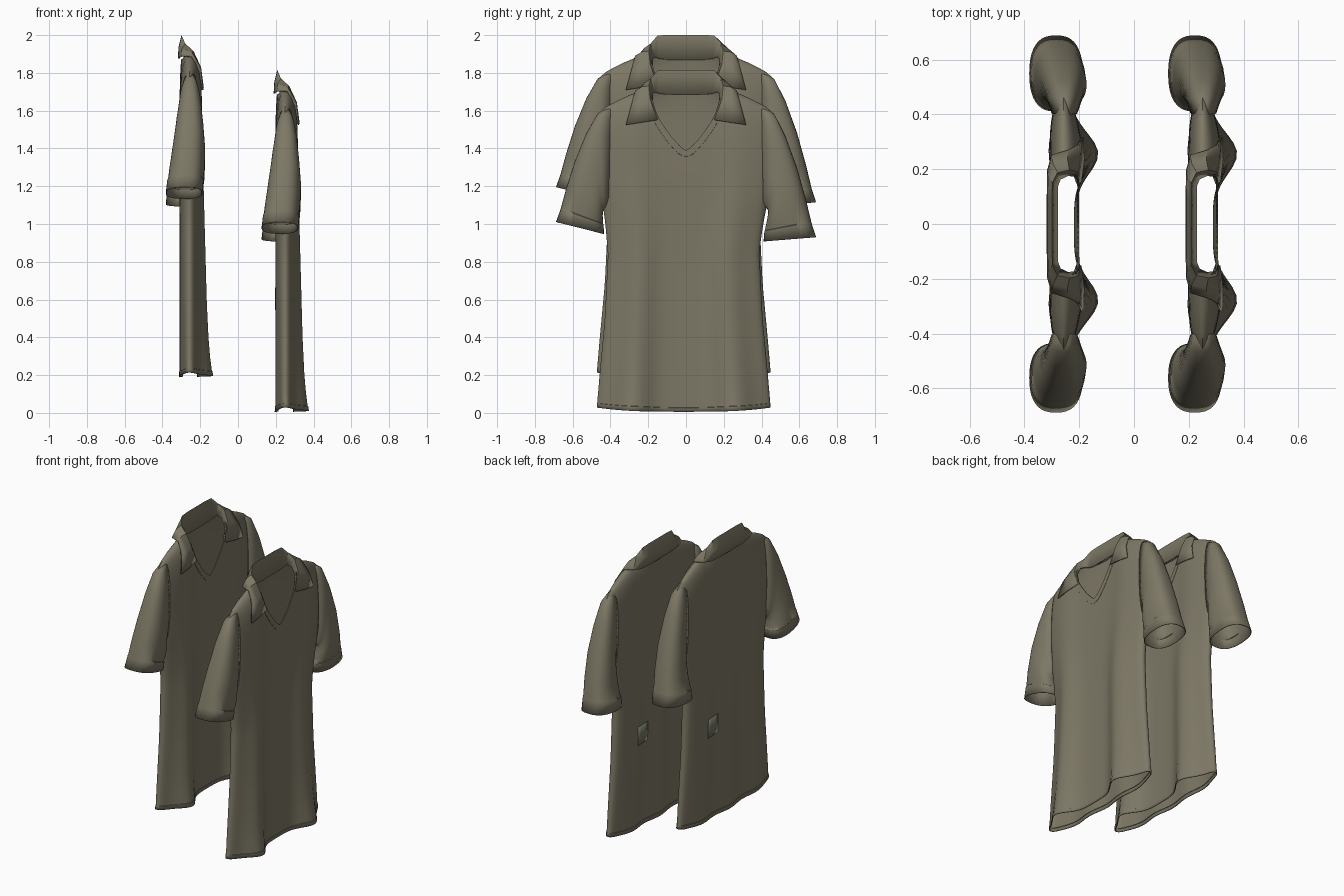
import bpy, bmesh, math

if "Cube" in bpy.data.objects:
    bpy.data.objects.remove(bpy.data.objects["Cube"])

def material(name, col):
    m = bpy.data.materials.new(name)
    m.diffuse_color = (*col, 1)
    m.use_nodes = True
    m.node_tree.nodes["Principled BSDF"].inputs["Base Color"].default_value = m.diffuse_color
    return m

CLOTH = material("taupe cloth", (0.205, 0.187, 0.131))
LABEL = material("dull green label", (0.185, 0.19, 0.137))

def lerp(table, t):
    """Piecewise linear lookup in (t, value) pairs."""
    if t <= table[0][0]:
        return table[0][1]
    for (a, p), (b, q) in zip(table, table[1:]):
        if t <= b:
            return p + (q - p) * (t - a) / (b - a)
    return table[-1][1]

def build(name, grids, mat=CLOTH, thick=0.005, angle=40):
    """Make one object (and its copy for the rear shirt) from grids of points."""
    bm = bmesh.new()
    for rows in grids:
        vs = [[bm.verts.new(p) for p in r] for r in rows]
        for a, b in zip(vs, vs[1:]):
            for i in range(len(a) - 1):
                bm.faces.new((a[i], a[i + 1], b[i + 1], b[i]))
    bmesh.ops.remove_doubles(bm, verts=bm.verts, dist=0.0004)
    bmesh.ops.recalc_face_normals(bm, faces=bm.faces)
    me = bpy.data.meshes.new(name)
    bm.to_mesh(me)
    bm.free()
    me.materials.append(mat)
    ob = bpy.data.objects.new("front_" + name, me)
    bpy.context.collection.objects.link(ob)
    bpy.ops.object.select_all(action='DESELECT')
    ob.select_set(True)
    bpy.context.view_layer.objects.active = ob
    bpy.ops.object.shade_smooth_by_angle(angle=math.radians(angle))
    if thick:
        s = ob.modifiers.new("cloth", 'SOLIDIFY')
        s.thickness, s.offset = thick, 0
    rear = ob.copy()
    rear.name = "rear_" + name
    rear.location = (-0.507, 0, 0.185)
    bpy.context.collection.objects.link(rear)

# Outline tables of one shirt, as (height, value) or (y, height)
WIDTH = [(0, .46), (.2, .443), (.5, .415), (.85, .398), (1.0, .415), (1.15, .44), (1.35, .455), (1.6, .46)]
SHIFT = [(.9, -.012), (1.3, 0)]
CENTRE_DEPTH = [(0, .040), (.8, .040), (1.25, .052)]
FOLD_DEPTH = [(0, .124), (.1, .110), (.2, .101), (.4, .091), (.9, .077), (1.3, .066)]
SHOULDER = [(.19, 1.715), (.25, 1.70), (.34, 1.662), (.42, 1.62), (.46, 1.585)]
V_NECK = [(0, 1.39), (.03, 1.41), (.08, 1.465), (.14, 1.55), (.17, 1.62), (.19, 1.715)]
BACK_NECK = [(0, 1.685), (.14, 1.69), (.19, 1.715)]

def body_point(u, z, side, out=0.0):
    """Point on the front (side=1) or back (side=-1) panel."""
    y = u * lerp(WIDTH, z) + lerp(SHIFT, z)
    ya = abs(u) * .46
    close = lerp(SHOULDER, ya) + max(0, .19 - ya) * (1.5 if side > 0 else .5)
    q = min(1, max(0, (z - 1.2) / (close - 1.2)))
    shape = math.sqrt(max(0, 1 - q ** 5)) * math.sqrt(max(0, 1 - abs(u) ** 7))
    if side > 0:   # folds that swell towards the hem
        base = lerp(CENTRE_DEPTH, z)
        depth = base + (lerp(FOLD_DEPTH, z) - base) * math.exp(-((ya - .27) / .1) ** 2)
    else:
        depth = .050 - .008 * max(0, 1 - z / 1.25) * (1 - math.cos(ya * 22))
    return (.25 + side * (depth * shape + out), y, z)

# Body: front and back panels with shared side and shoulder edges
k = .19 / .46
half = [k * i / 10 for i in range(11)]
half += [k + (1 - k) * math.sin(math.pi / 2 * i / 14) for i in range(1, 15)]
us = [-u for u in reversed(half[1:])] + half
vs = [0, .0135, .0145] + [1 - (1 - i / 30) ** 1.8 for i in range(1, 31)]

def panel(side):
    neck = V_NECK if side > 0 else BACK_NECK
    rows = []
    for v in vs:
        row = []
        for u in us:
            ya = abs(u) * .46
            top = lerp(neck, ya) if ya < .1899 else lerp(SHOULDER, ya)
            hem = .006 + .022 * abs(u) ** 3
            out = .003 if v < .014 and abs(u) < 1 else 0
            row.append(body_point(u, hem + v * (top - hem), side, out))
        rows.append(row)
    return rows

build("shirt_body", [panel(1), panel(-1)])

# Neck band: raised strip that follows the V
band = []
for drop, out in ((0, 0), (0, .004), (.034, .004), (.036, 0)):
    band.append([body_point((y + math.copysign(drop * .45, y) * (y != 0)) / .46,
                            lerp(V_NECK, abs(y)) - drop, 1, out)
                 for y in [i * .018 for i in range(-10, 11)]])
build("neck_band", [band], thick=0)

# Sleeves: squarish rings from armhole to cuff
# (outer y, outer z, inner y, inner z, centre x, half depth)
RINGS = [(.40, 1.618, .41, 1.10, .253, .045), (.465, 1.584, .435, 1.08, .253, .060),
         (.525, 1.478, .440, 1.065, .251, .072), (.585, 1.33, .438, 1.045, .247, .084),
         (.632, 1.18, .434, 1.02, .237, .090), (.660, 1.075, .430, 1.0, .228, .090),
         (.661, 1.07, .428, .998, .228, .094), (.686, 1.0, .425, .948, .222, .095)]

def squared(v, e):
    return math.copysign(abs(v) ** e, v)

for s, side in ((-1, "left"), (1, "right")):
    rows = []
    for oy, oz, iy, iz, cx, hx in RINGS:
        t = max(0, min(1, (1.6 - oz) / .6))
        row = []
        for i in range(41):
            a = 2 * math.pi * (i % 40) / 40
            f = (1 + squared(math.cos(a), .85)) / 2
            sag = (.04 + .03 * f if s > 0 else -.01 * f) * t
            row.append((cx + hx * squared(math.sin(a), .75),
                        s * (iy + (oy - iy) * f) - .012 * (1 - f) * t,
                        iz + (oz - iz) * f - sag))
        rows.append(row)
    build("sleeve_" + side, [rows])

# Collar: stand, fold and leaf, stations from back centre to front tip
STATIONS = [((.225, 0, 1.685), (.208, 0, 1.812), (.193, 0, 1.69)),
            ((.225, .10, 1.685), (.208, .09, 1.812), (.193, .11, 1.69)),
            ((.226, .14, 1.69), (.209, .15, 1.808), (.194, .195, 1.695)),
            ((.236, .165, 1.70), (.226, .187, 1.766), (.208, .25, 1.705)),
            ((.262, .178, 1.69), (.268, .198, 1.728), (.264, .268, 1.702)),
            ((.286, .178, 1.635), (.298, .192, 1.66), (.305, .29, 1.625)),
            ((.296, .15, 1.555), (.312, .155, 1.55), (.319, .318, 1.525))]
path = [tuple((x, -y, z) for x, y, z in st) for st in reversed(STATIONS[1:])] + STATIONS
rows = []
for inner, fold, outer in path:
    mid = [(a + b) / 2 for a, b in zip(fold, outer)]
    mid[0] += .006 if fold[0] > .28 else -.004
    mid[2] += .008 if .22 < fold[0] < .28 else 0
    rows.append([inner, fold, mid, outer])
build("collar", [rows], thick=0.009, angle=35)

# Small label on the back panel
lab = [[(x - .004, y, z) for x, y, z in (body_point(u / .41, h, -1) for u in (.115, .15, .19, .225))]
       for h in (.545, .60, .665)]
build("back_label", [lab], mat=LABEL, thick=0.001)
